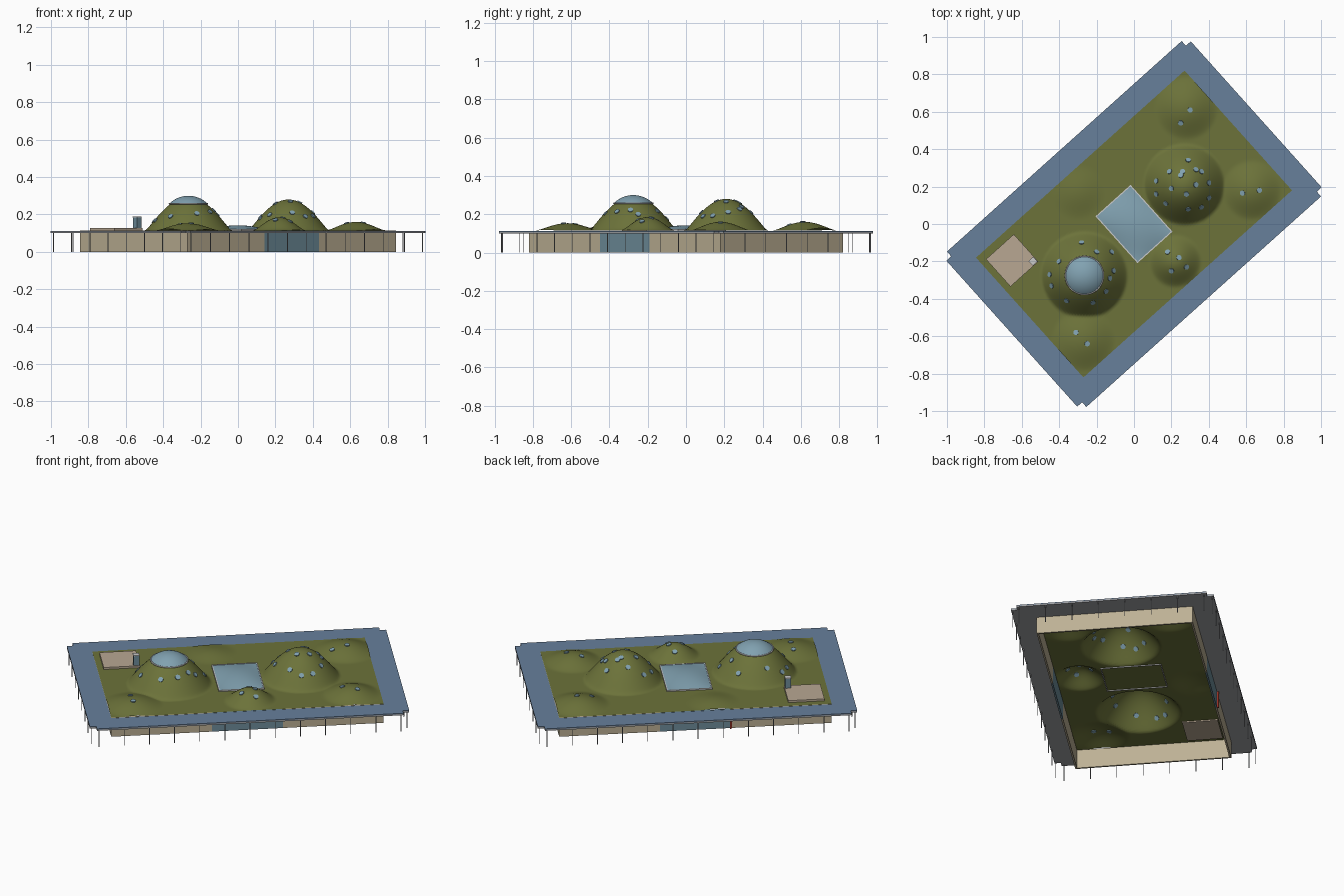
import bpy, bmesh, math
from mathutils import Vector, Matrix

if "Cube" in bpy.data.objects:
    bpy.data.objects.remove(bpy.data.objects["Cube"])

ANG = math.atan2(1.0, 1.115)
ROT = Matrix.Rotation(ANG, 4, 'Z')
HU, HV = 0.749, 0.43          # roof half sizes in building axes
ROOF_Z = 0.115


def mat(name, r, g, b):
    m = bpy.data.materials.new(name)
    m.diffuse_color = (r, g, b, 1)
    m.use_nodes = True
    m.node_tree.nodes["Principled BSDF"].inputs["Base Color"].default_value = m.diffuse_color
    return m


GREEN = mat("grass", 0.15, 0.17, 0.042)
BLUE = mat("solar_glass", 0.135, 0.215, 0.33)
GLASS = mat("glass", 0.22, 0.36, 0.44)
DARK_GLASS = mat("wall_glass", 0.16, 0.27, 0.33)
STONE = mat("stone", 0.51, 0.44, 0.30)
DECK = mat("deck", 0.48, 0.39, 0.29)
WHITE = mat("white", 0.8, 0.8, 0.8)
STEEL = mat("steel", 0.35, 0.36, 0.38)
RED = mat("red", 0.5, 0.05, 0.03)


def finish(name, bm, m, smooth=False):
    me = bpy.data.meshes.new(name)
    bm.to_mesh(me)
    bm.free()
    for p in me.polygons:
        p.use_smooth = smooth
    o = bpy.data.objects.new(name, me)
    o.rotation_euler.z = ANG
    me.materials.append(m)
    bpy.context.collection.objects.link(o)
    return o


def add_box(bm, u0, u1, v0, v1, z0, z1):
    mtx = Matrix.Translation(((u0 + u1) / 2, (v0 + v1) / 2, (z0 + z1) / 2)) @ \
        Matrix.Diagonal((u1 - u0, v1 - v0, z1 - z0, 1))
    bmesh.ops.create_cube(bm, size=1, matrix=mtx)


def boxes(name, m, *dims):
    bm = bmesh.new()
    for d in dims:
        add_box(bm, *d)
    return finish(name, bm, m)


def local(x, y):
    p = ROT.inverted() @ Vector((x, y, 0))
    return p.x, p.y


# Hills: world x, y, radius, height, profile power
HILLS = [(-0.265, -0.275, 0.23, 0.178, 1.2), (0.27, 0.21, 0.215, 0.165, 1.2),
         (0.28, 0.62, 0.17, 0.045, 1.6), (0.63, 0.18, 0.16, 0.045, 1.6),
         (0.22, -0.20, 0.14, 0.07, 1.5), (-0.27, -0.62, 0.17, 0.038, 1.6),
         (-0.30, 0.17, 0.15, 0.018, 2)]
HILLS = [(*local(x, y), r, h, p) for x, y, r, h, p in HILLS]


def height(u, v):
    z = 0
    for cu, cv, r, h, p in HILLS:
        d = ((u - cu) ** 2 + (v - cv) ** 2) / (r * r)
        if d < 1:
            z = max(z, h * (1 - d) ** p)
    return ROOF_Z + z


# Planted rolling roof
bm = bmesh.new()
bmesh.ops.create_grid(bm, x_segments=140, y_segments=80, size=1)
for w in bm.verts:
    w.co.x *= HU
    w.co.y *= HV
    w.co.z = height(w.co.x, w.co.y)
finish("living_roof", bm, GREEN, True)

# Walls with a glazed bay in the middle of each long side
T, G, H = 0.01, 0.195, 0.113
wall, glass = [], []
for s in (-1, 1):
    v0, v1 = sorted((s * HV, s * (HV - T)))
    wall += [(-HU, -G, v0, v1, 0, H), (G, HU, v0, v1, 0, H)]
    glass.append((-G, G, v0, v1, 0, H))
    u0, u1 = sorted((s * HU, s * (HU - T)))
    wall.append((u0, u1, -HV + T, HV - T, 0, H))
boxes("stone_walls", STONE, *wall)
boxes("entrance_glazing", DARK_GLASS, *glass)
boxes("red_banner", RED, (-0.2, -0.19, HV, HV + 0.01, 0, 0.1))

# Solar canopy: panels on top of a steel underside, notched corners
strips = []
for s in (-1, 1):
    strips.append((-0.843, 0.843, *sorted((s * HV, s * 0.558))))
    strips.append((*sorted((s * HU, s * 0.878)), -0.524, 0.524))
CZ = [(0.1, 0.108), (0.108, 0.112)]
# end strips stop at the long strips, then continue as small tabs
flat = []
for u0, u1, v0, v1 in strips:
    if v1 - v0 > 0.5:
        side = 1 if u0 > 0 else -1
        a, b = sorted((side * 0.843, side * 0.878))
        c, d = sorted((side * HU, side * 0.843))
        flat += [(a, b, v0, v1), (c, d, -HV, HV)]
    else:
        flat.append((u0, u1, v0, v1))
boxes("canopy_frame", STEEL, *[(*f, *CZ[0]) for f in flat])
boxes("canopy_solar_panels", BLUE, *[(*f, *CZ[1]) for f in flat])

# Slender canopy posts
bm = bmesh.new()
spots = [(-0.83 + i * 1.66 / 12, s * 0.55) for i in range(13) for s in (-1, 1)]
spots += [(s * 0.868, -0.51 + i * 1.02 / 7) for i in range(8) for s in (-1, 1)]
for u, v in spots:
    bmesh.ops.create_cone(bm, cap_ends=True, segments=8, radius1=0.0022, radius2=0.0022,
                          depth=0.1, matrix=Matrix.Translation((u, v, 0.05)))
finish("canopy_posts", bm, STEEL)

# Central skylight with a gentle vault and a white frame
SU, SV = 0.123, 0.165
bm = bmesh.new()
bmesh.ops.create_grid(bm, x_segments=16, y_segments=16, size=1)
for w in bm.verts:
    a, b = w.co.x, w.co.y
    w.co = (a * SU, b * SV, 0.12 + 0.022 * (1 - a * a) * (1 - b * b))
finish("central_skylight", bm, GLASS, True)
F = 0.006
boxes("skylight_frame", WHITE,
      *[(-SU - F / 2, SU + F / 2, s * SV - F / 2, s * SV + F / 2, 0.11, 0.123) for s in (-1, 1)],
      *[(s * SU - F / 2, s * SU + F / 2, -SV + F / 2, SV - F / 2, 0.11, 0.123) for s in (-1, 1)])

# Glass dome cap on the first hill, with its ring
cu, cv = HILLS[0][:2]
R, Z0, RISE = 0.102, 0.258, 0.042
rad = (R * R + RISE * RISE) / (2 * RISE)
bm = bmesh.new()
amax = math.asin(R / rad)
prof = [bm.verts.new((rad * math.sin(amax * i / 10), 0, Z0 + RISE - rad + rad * math.cos(amax * i / 10)))
        for i in range(11)]
edges = [bm.edges.new(p) for p in zip(prof, prof[1:])]
bmesh.ops.spin(bm, geom=prof + edges, cent=(0, 0, 0), axis=(0, 0, 1), angle=math.tau, steps=48)
bmesh.ops.remove_doubles(bm, verts=bm.verts, dist=1e-5)
bmesh.ops.recalc_face_normals(bm, faces=bm.faces)
bmesh.ops.translate(bm, verts=bm.verts, vec=(cu, cv, 0))
finish("dome_glass", bm, GLASS, True)
x, y, _ = ROT @ Vector((cu, cv, 0))
bpy.ops.mesh.primitive_torus_add(location=(x, y, Z0), major_radius=R, minor_radius=0.004,
                                 major_segments=48, minor_segments=8)
ring = bpy.context.object
ring.name = "dome_ring"
ring.data.materials.append(WHITE)
bpy.ops.object.shade_smooth()

# Round porthole skylights lying on the hill slopes (world x, y)
PORTS = [(-.28, -.10), (-.20, -.15), (-.12, -.15), (-.11, -.25), (-.13, -.29), (-.15, -.36),
         (-.22, -.42), (-.36, -.41), (-.44, -.33), (-.45, -.27), (-.40, -.20),
         (.29, .34), (.36, .28), (.40, .22), (.40, .14), (.36, .09), (.29, .08), (.17, .11),
         (.12, .16), (.12, .23), (.19, .28), (.26, .28), (.33, .29), (.33, .21), (.28, .16),
         (.20, .19), (.25, .26), (.30, .61), (.25, .54), (.58, .165), (.67, .18),
         (.18, -.15), (.24, -.18), (.20, -.25), (.28, -.23), (-.31, -.58), (-.25, -.64)]
bm = bmesh.new()
E = 0.004
for px, py in PORTS:
    u, v = local(px, py)
    n = Vector((height(u - E, v) - height(u + E, v), height(u, v - E) - height(u, v + E), 2 * E))
    m = Matrix.Translation((u, v, height(u, v))) @ n.to_track_quat('Z', 'Y').to_matrix().to_4x4()
    bmesh.ops.create_cone(bm, cap_ends=True, segments=16, radius1=0.014, radius2=0.014,
                          depth=0.009, matrix=m)
finish("porthole_skylights", bm, GLASS)

# Roof terrace and its lift tower
boxes("roof_terrace", DECK, (-0.715, -0.515, 0.192, 0.388, 0.108, 0.127))
boxes("lift_tower", DARK_GLASS, (-0.551, -0.519, 0.196, 0.228, 0.115, 0.184))
boxes("lift_tower_cap", WHITE, (-0.552, -0.518, 0.195, 0.229, 0.184, 0.188))
